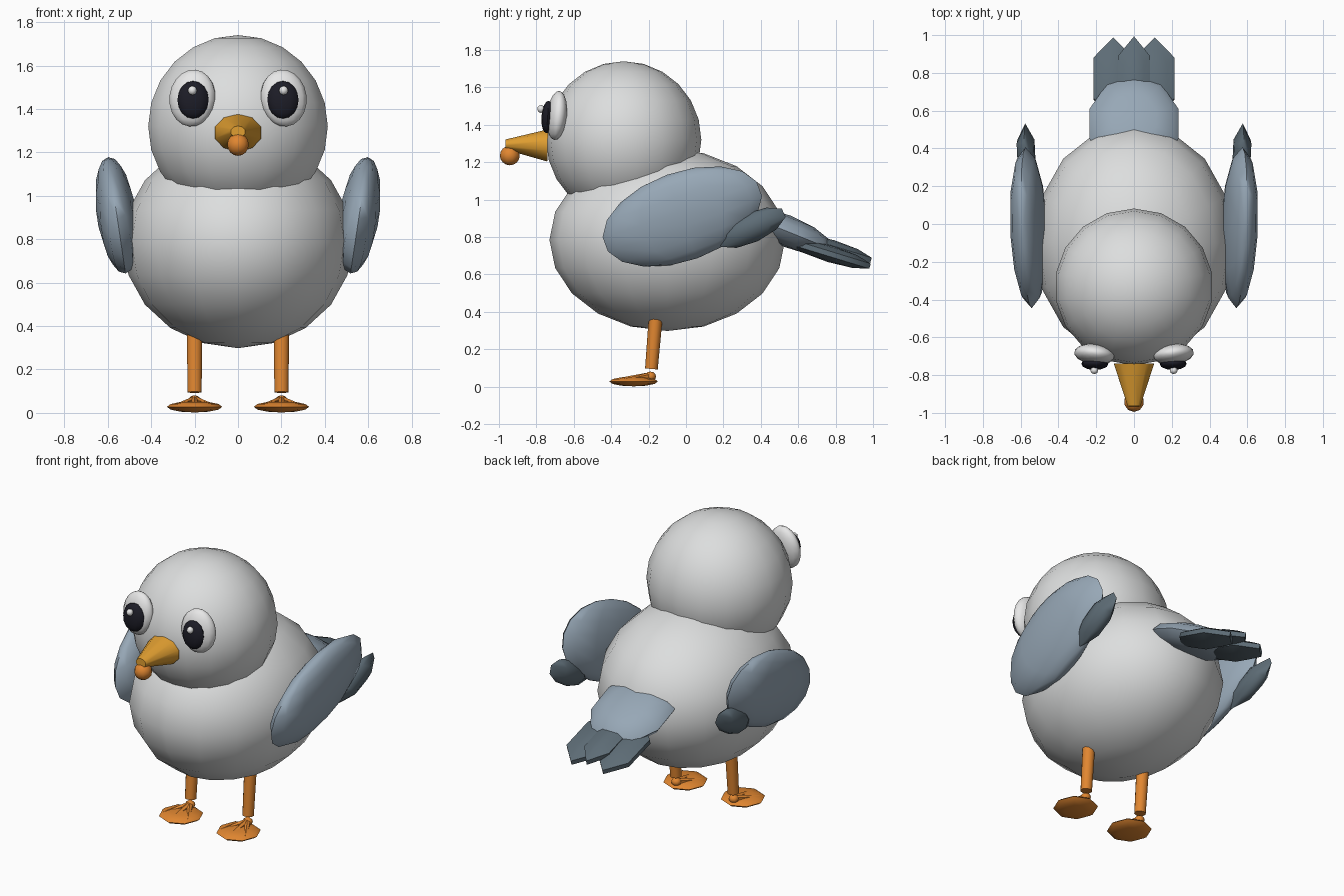
import bpy, bmesh
from math import radians
from mathutils import Matrix, Vector, Euler

cube = bpy.data.objects.get("Cube")
if cube:
    bpy.data.objects.remove(cube, do_unlink=True)


def material(name, color):
    m = bpy.data.materials.new(name)
    m.use_nodes = True
    m.diffuse_color = (*color, 1)
    m.node_tree.nodes["Principled BSDF"].inputs["Base Color"].default_value = (*color, 1)
    return m


PLUMAGE = material("pale grey plumage", (0.72, 0.73, 0.73))
WING = material("blue grey feathers", (0.31, 0.39, 0.47))
DARK = material("dark slate feathers", (0.11, 0.15, 0.18))
WHITE = material("eye white", (0.88, 0.88, 0.88))
BLACK = material("pupil black", (0.012, 0.012, 0.02))
YELLOW = material("beak yellow", (0.74, 0.34, 0.03))
ORANGE = material("leg orange", (0.75, 0.24, 0.03))


def finish(bm, name, mat, sharp=50):
    bmesh.ops.recalc_face_normals(bm, faces=bm.faces)
    mesh = bpy.data.meshes.new(name)
    bm.to_mesh(mesh)
    bm.free()
    mesh.shade_smooth()
    mesh.set_sharp_from_angle(angle=radians(sharp))
    mesh.materials.append(mat)
    obj = bpy.data.objects.new(name, mesh)
    bpy.context.collection.objects.link(obj)
    return obj


def ellipsoid(name, mat, center, radii, rot=(0, 0, 0), segs=12, rings=8):
    bm = bmesh.new()
    turn = Euler([radians(a) for a in rot]).to_matrix().to_4x4()
    bmesh.ops.create_uvsphere(
        bm, u_segments=segs, v_segments=rings, radius=1,
        matrix=Matrix.Translation(center) @ turn @ Matrix.Diagonal((*radii, 1)))
    return finish(bm, name, mat)


def tapered(name, mat, start, end, r1, r2, segs=10, squash=1.0):
    """Capped cone from start to end; squash narrows it across x."""
    bm = bmesh.new()
    a, b = Vector(start), Vector(end)
    turn = (b - a).to_track_quat('Z', 'Y').to_matrix().to_4x4()
    bmesh.ops.create_cone(
        bm, cap_ends=True, segments=segs, radius1=r1, radius2=r2, depth=(b - a).length,
        matrix=Matrix.Translation((a + b) / 2) @ Matrix.Diagonal((squash, 1, 1, 1)) @ turn)
    return finish(bm, name, mat)


# Body and head
ellipsoid("body", PLUMAGE, (0, -0.1, 0.785), (0.53, 0.63, 0.487), segs=16, rings=10)
ellipsoid("head", PLUMAGE, (0, -0.333, 1.32), (0.42, 0.415, 0.42), segs=18, rings=12)

# Beak with a round tip
tapered("beak", YELLOW, (0, -0.74, 1.29), (0, -0.965, 1.295), 0.086, 0.027, squash=1.3)
ellipsoid("beak_tip", ORANGE, (0, -0.942, 1.236), (0.052, 0.053, 0.052), segs=10)

# Tail
ellipsoid("tail_base", WING, (0, 0.53, 0.835), (0.247, 0.28, 0.085), (-22, 0, 0), 10, 6)
ellipsoid("tail_feather_middle", DARK, (0, 0.78, 0.74), (0.104, 0.23, 0.045), (-17, 0, 0), 6, 5)

for side, s in (("left", 1), ("right", -1)):
    ellipsoid(f"{side}_tail_feather", DARK, (s * 0.11, 0.77, 0.71),
              (0.127, 0.235, 0.045), (-17, 0, 0), 6, 5)

    # Wing and its dark tip
    ellipsoid(f"{side}_wing", WING, (s * 0.558, -0.02, 0.91),
              (0.093, 0.445, 0.24), (20, s * 8.5, 0), 12, 9)
    ellipsoid(f"{side}_wing_tip", DARK, (s * 0.57, 0.35, 0.85),
              (0.055, 0.2, 0.08), (25, s * 6, 0), 6, 5)

    # Eye
    ellipsoid(f"{side}_eye", WHITE, (s * 0.21, -0.69, 1.45),
              (0.108, 0.053, 0.132), (-6, s * -6, s * 8), 14, 10)
    ellipsoid(f"{side}_pupil", BLACK, (s * 0.207, -0.74, 1.442),
              (0.072, 0.033, 0.087), (-4, 0, 0), 12, 8)
    ellipsoid(f"{side}_eye_glint", WHITE, (s * 0.21, -0.775, 1.485),
              (0.021, 0.02, 0.021), segs=8, rings=6)

    # Leg
    tapered(f"{side}_leg", ORANGE, (s * 0.2, -0.163, 0.36), (s * 0.2, -0.185, 0.095),
            0.037, 0.034, 10)

    # Webbed foot with raised toes fanning from the ankle
    ellipsoid(f"{side}_foot", ORANGE, (s * 0.2, -0.28, 0.028),
              (0.127, 0.13, 0.026), segs=8, rings=6)
    ellipsoid(f"{side}_ankle", ORANGE, (s * 0.2, -0.19, 0.055),
              (0.03, 0.03, 0.026), segs=8, rings=6)
    for toe, dx in (("inner", -0.085), ("middle", 0), ("outer", 0.085)):
        tapered(f"{side}_{toe}_toe", ORANGE, (s * 0.2, -0.19, 0.058),
                (s * (0.2 + dx), -0.385 + abs(dx) * 0.6, 0.033), 0.02, 0.009, 6)
